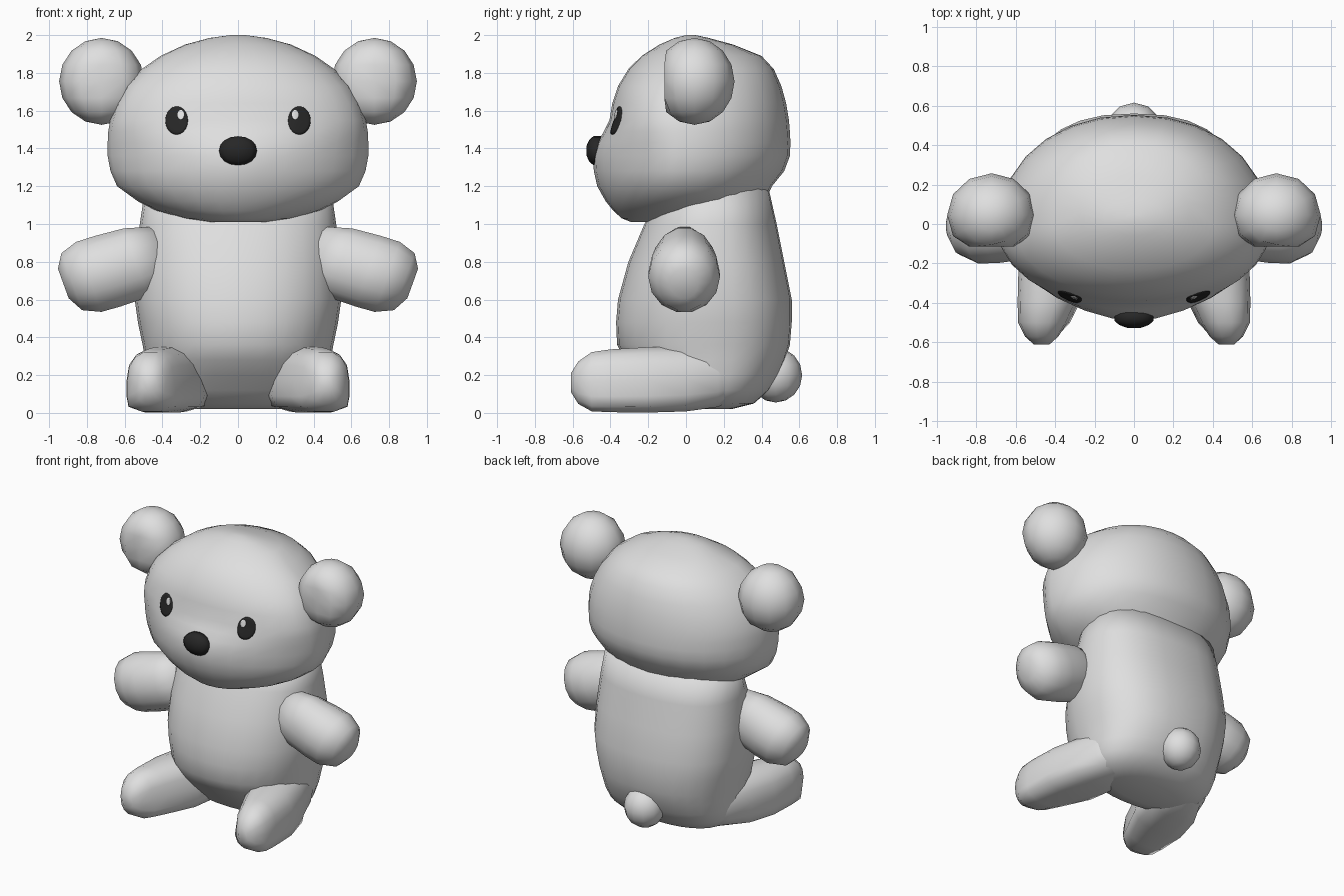
import bpy, bmesh, math
from mathutils import Vector
from mathutils.bvhtree import BVHTree

if "Cube" in bpy.data.objects:
    bpy.data.objects.remove(bpy.data.objects["Cube"])


def material(name, c):
    m = bpy.data.materials.new(name)
    m.diffuse_color = (c, c, c, 1)
    m.use_nodes = True
    m.node_tree.nodes["Principled BSDF"].inputs["Base Color"].default_value = m.diffuse_color
    return m


FUR = material("light grey fur", 0.74)
BLACK = material("black", 0.02)
WHITE = material("white", 0.95)


def finish(name, bm, mat, mirror=False):
    bmesh.ops.recalc_face_normals(bm, faces=bm.faces)
    me = bpy.data.meshes.new(name)
    bm.to_mesh(me)
    bm.free()
    me.materials.append(mat)
    for p in me.polygons:
        p.use_smooth = True
    ob = bpy.data.objects.new(name, me)
    bpy.context.collection.objects.link(ob)
    if mirror:
        ob.modifiers.new("Mirror", 'MIRROR')
    return ob


def loft(name, rings, mat, mirror=False):
    """Skin a list of closed rings and cap both ends."""
    bm = bmesh.new()
    rows = [[bm.verts.new(p) for p in r] for r in rings]
    n = len(rows[0])
    for a, b in zip(rows, rows[1:]):
        for i in range(n):
            j = (i + 1) % n
            bm.faces.new((a[i], a[j], b[j], b[i]))
    bm.faces.new(rows[0])
    bm.faces.new(rows[-1])
    return finish(name, bm, mat, mirror)


def power(v, n):
    return math.copysign(abs(v) ** (2 / n), v)


def slab(z, w, yf, yb, yc, nf, nb, sides=28):
    """Horizontal section with separate front and back depth and fullness."""
    pts = []
    for i in range(sides):
        t = 2 * math.pi * i / sides
        c, s = math.cos(t), math.sin(t)
        n, d = (nb, yb - yc) if s > 0 else (nf, yc - yf)
        pts.append(Vector((w * power(c, n), yc + d * power(s, n), z)))
    return pts


def oval(center, u, v, n=2, sides=14):
    """Superellipse spanned by two half-axis vectors."""
    pts = []
    for i in range(sides):
        t = 2 * math.pi * i / sides
        pts.append(Vector(center) + Vector(u) * power(math.cos(t), n)
                   + Vector(v) * power(math.sin(t), n))
    return pts


def ball(name, center, r, front=-9, mirror=False):
    bm = bmesh.new()
    bmesh.ops.create_uvsphere(bm, u_segments=12, v_segments=8, radius=1)
    for v in bm.verts:
        v.co = Vector(center) + Vector(v.co[i] * r[i] for i in range(3))
        v.co.y = max(v.co.y, front)
    return finish(name, bm, FUR, mirror)


# Head: z, half width, front y, back y, front fullness
head_rows = [(1.01, .16, -.29, .05, 2), (1.03, .30, -.34, .25, 2),
             (1.07, .43, -.385, .38, 1.9), (1.12, .53, -.425, .42, 1.8),
             (1.20, .64, -.47, .455, 1.7), (1.28, .675, -.488, .52, 1.65),
             (1.36, .69, -.492, .55, 1.65), (1.43, .69, -.47, .553, 1.75),
             (1.49, .687, -.435, .55, 1.95), (1.55, .677, -.405, .545, 2.1),
             (1.64, .645, -.39, .53, 2.1), (1.73, .595, -.36, .505, 2.05),
             (1.82, .51, -.305, .465, 2), (1.89, .41, -.235, .40, 2),
             (1.95, .28, -.14, .25, 2), (1.985, .15, -.06, .12, 2),
             (2.0, .04, 0, .05, 2)]
rings = []
for z, w, f, b, n in head_rows:
    yc = -.04 if 1.05 < z < 1.8 else max(-.04, (f + b) / 2) if z > 1.9 else min(0, (f + b) / 2)
    rings.append(slab(z, w, f, b, yc, n, 2.15))
head = loft("head", rings, FUR)

# Body: z, half width, front y, back y
body_rows = [(.02, .26, .0, .24), (.05, .40, -.1, .36), (.12, .46, -.17, .44),
             (.20, .48, -.25, .49), (.28, .49, -.32, .525), (.36, .505, -.365, .55),
             (.48, .53, -.37, .56), (.60, .547, -.36, .56), (.80, .54, -.305, .52),
             (1.0, .52, -.22, .48), (1.2, .49, -.12, .435)]
loft("body", [slab(z, w, f, b, .13, 2.2, 2.4) for z, w, f, b in body_rows], FUR)

# Arms: x, z, half thickness, half depth
d = Vector((.34, 0, .94))
arm_rows = [(.40, .835, .165, .125), (.54, .795, .198, .168), (.69, .75, .204, .188),
            (.79, .72, .202, .19), (.88, .695, .165, .148), (.925, .685, .085, .075)]
loft("arm", [oval((x, -.01, z), (0, b, 0), d * a) for x, z, a, b in arm_rows], FUR, True)

# Legs: y, x, z, half width, half height; soles flattened on the ground
leg_rows = [(.33, .29, .21, .10, .10), (.17, .315, .19, .17, .162),
            (0, .345, .18, .187, .176), (-.20, .39, .175, .195, .177),
            (-.40, .44, .17, .15, .17), (-.50, .462, .165, .125, .16),
            (-.57, .468, .16, .085, .115), (-.61, .468, .16, .04, .05)]
rings = []
for y, x, z, a, b in leg_rows:
    ring = oval((x, y, z), (a, 0, 0), (0, 0, b), 2.3)
    for p in ring:
        if p.z < z and -.55 < y < .1:
            p.x = x + (p.x - x) * (1 + .5 * (z - p.z) / b)
            p.x = max(x - a * 1.1, min(x + a, p.x))
    rings.append(ring)
loft("leg", rings, FUR, True)

# Ears with flattened fronts, and tail
ball("ear", (.722, .045, 1.755), (.225, .212, .23), -.115, True)
ball("tail", (0, .475, .2), (.142, .14, .145))

# Face details are laid on the head surface
bm = bmesh.new()
bm.from_mesh(head.data)
surface = BVHTree.FromBMesh(bm)
bm.free()


def patch(name, x, z, rx, rz, lift, dome, mat):
    """Oval plate following the head, raised in the middle."""
    rows = []
    for k, h in ((1, -.005), (1, lift), (.8, lift + dome * .5),
                 (.5, lift + dome * .85), (.1, lift + dome)):
        ring = oval((x, 0, z), (rx * k, 0, 0), (0, 0, rz * k), 2, 20)
        for p in ring:
            p.y = surface.ray_cast(Vector((p.x, -2, p.z)), Vector((0, 1, 0)))[0].y - h
        rows.append(ring)
    loft(name, rows, mat, True)


patch("eye", .325, 1.548, .06, .075, .004, .003, BLACK)
patch("eye_glint", .303, 1.578, .018, .026, .010, .001, WHITE)
loft("nose", [oval((0, y, 1.388), (.10 * k, 0, 0), (0, 0, .077 * k), 2.1, 16)
              for y, k in ((-.44, 1), (-.49, 1), (-.512, .75), (-.528, .3))], BLACK)
